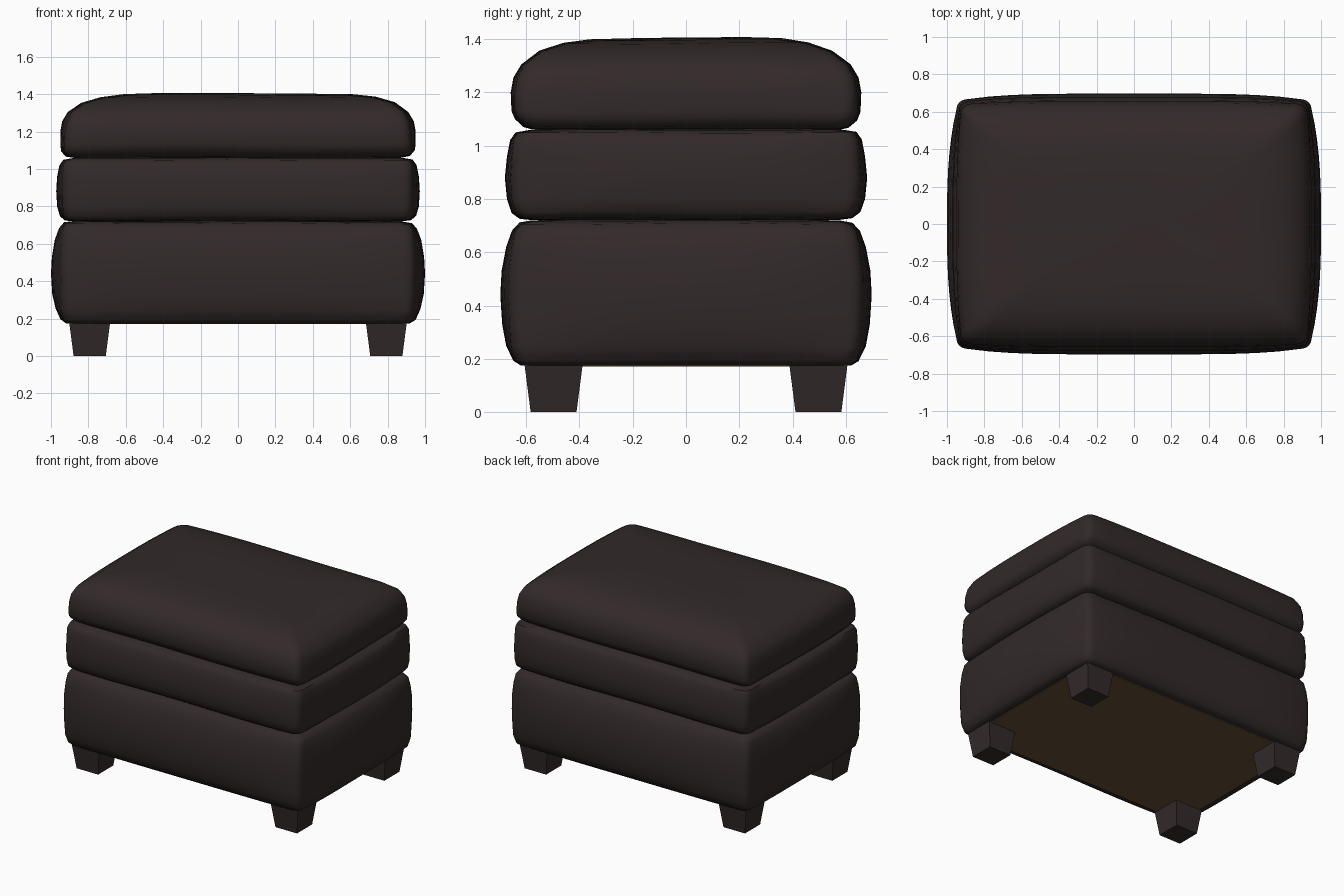
import bpy, bmesh, math

if "Cube" in bpy.data.objects:
    bpy.data.objects.remove(bpy.data.objects["Cube"])


def material(name, rgb):
    m = bpy.data.materials.new(name)
    m.diffuse_color = (*rgb, 1)
    m.use_nodes = True
    m.node_tree.nodes["Principled BSDF"].inputs["Base Color"].default_value = m.diffuse_color
    return m


LEATHER = material("dark brown leather", (0.0325, 0.0225, 0.0225))
LINING = material("brown lining", (0.130, 0.080, 0.041))


def finish(name, bm, mat, smooth):
    bmesh.ops.recalc_face_normals(bm, faces=bm.faces)
    mesh = bpy.data.meshes.new(name)
    bm.to_mesh(mesh)
    bm.free()
    mesh.materials.append(mat)
    ob = bpy.data.objects.new(name, mesh)
    bpy.context.collection.objects.link(ob)
    if smooth:
        bpy.context.view_layer.objects.active = ob
        ob.select_set(True)
        bpy.ops.object.shade_smooth_by_angle(angle=math.radians(50))
        ob.select_set(False)
    return ob


def outline(hx, hy, bulge, r, n=16, arc=4):
    """Rounded rectangle whose four sides bow outward, counter-clockwise."""
    by = bulge * 0.6
    cx, cy = hx - bulge, hy - by
    pts = []
    for k in range(4):
        a0 = k * math.pi / 2
        # left and right sides bow evenly, front and back stay flatter
        half, dist, b, p = (cy, cx, bulge, 2.8) if k % 2 == 0 else (cx, cy, by, 4.5)
        c, s = round(math.cos(a0)), round(math.sin(a0))
        # bowed side
        for i in range(n):
            t = -1 + 2 * i / (n - 1)
            d = dist + b * (1 - abs(t) ** p)
            v = t * (half - r)
            pts.append((d * c - v * s, d * s + v * c))
        # corner arc
        for i in range(1, arc):
            a = math.pi / 2 * i / arc
            d, v = dist - r + r * math.cos(a), half - r + r * math.sin(a)
            pts.append((d * c - v * s, d * s + v * c))
    return pts


def cushion(name, profile, phase):
    """Loft of bowed rings; each row is half width, half depth, height, bow, wave."""
    bm = bmesh.new()
    rings = []
    for hx, hy, z, bulge, wave in profile:
        ring = []
        for x, y in outline(hx, hy, bulge, 0.055):
            dz = wave * (math.sin(5.1 * x + phase) + math.sin(6.3 * y + 2 * phase)) / 2
            ring.append(bm.verts.new((x, y, z + dz)))
        rings.append(ring)
    for a, b in zip(rings, rings[1:]):
        for i in range(len(a)):
            j = (i + 1) % len(a)
            bm.faces.new((a[i], a[j], b[j], b[i]))
    bm.faces.new(rings[0][::-1])
    bm.faces.new(rings[-1])
    return finish(name, bm, LEATHER, True)


# Three stacked upholstered cushions
cushion("base_cushion", [
    (0.86, 0.57, 0.178, 0.005, 0), (0.92, 0.62, 0.175, 0.01, 0),
    (0.95, 0.648, 0.195, 0.015, 0.004), (0.975, 0.675, 0.25, 0.03, 0.004),
    (0.993, 0.69, 0.33, 0.045, 0), (1.0, 0.697, 0.44, 0.05, 0),
    (0.995, 0.692, 0.53, 0.045, 0), (0.98, 0.675, 0.62, 0.035, 0),
    (0.957, 0.653, 0.68, 0.02, 0.004), (0.93, 0.625, 0.71, 0.01, 0.006),
    (0.88, 0.58, 0.719, 0.01, 0.003), (0.70, 0.42, 0.723, 0.01, 0)], 0.6)
cushion("middle_cushion", [
    (0.70, 0.42, 0.719, 0.01, 0), (0.88, 0.58, 0.722, 0.01, 0.003),
    (0.925, 0.625, 0.728, 0.01, 0.005), (0.952, 0.655, 0.75, 0.02, 0.005),
    (0.967, 0.672, 0.80, 0.03, 0), (0.972, 0.68, 0.88, 0.035, 0),
    (0.967, 0.672, 0.96, 0.03, 0), (0.955, 0.66, 1.02, 0.02, 0.003),
    (0.935, 0.64, 1.048, 0.01, 0.004), (0.88, 0.58, 1.059, 0.01, 0.002),
    (0.70, 0.42, 1.064, 0.01, 0)], 1.9)
cushion("top_cushion", [
    (0.70, 0.42, 1.060, 0.01, 0), (0.88, 0.58, 1.062, 0.01, 0.002),
    (0.92, 0.61, 1.07, 0.01, 0.004), (0.945, 0.642, 1.10, 0.015, 0.008),
    (0.95, 0.655, 1.13, 0.02, 0.005), (0.95, 0.658, 1.20, 0.025, 0),
    (0.94, 0.648, 1.255, 0.025, 0), (0.91, 0.618, 1.305, 0.02, 0),
    (0.84, 0.55, 1.354, 0.02, 0.004), (0.74, 0.46, 1.383, 0.02, 0.006),
    (0.62, 0.36, 1.398, 0.02, 0.006), (0.42, 0.22, 1.403, 0.01, 0.005),
    (0.20, 0.10, 1.405, 0.01, 0.003)], 3.0)

# Lining panel under the base
bm = bmesh.new()
bmesh.ops.create_cube(bm, size=1)
for v in bm.verts:
    v.co = (v.co.x * 1.77, v.co.y * 1.18, 0.175 + v.co.z * 0.008)
finish("bottom_lining", bm, LINING, False)

# Four tapered feet
for sx, xn in ((-1, "left"), (1, "right")):
    for sy, yn in ((-1, "front"), (1, "back")):
        bm = bmesh.new()
        bmesh.ops.create_cube(bm, size=2)
        for v in bm.verts:
            top = v.co.z > 0
            h = 0.11 if top else 0.086
            v.co = (sx * 0.793 + v.co.x * h, sy * 0.497 + v.co.y * h, 0.185 if top else 0)
        finish(f"{yn}_{xn}_foot", bm, LEATHER, False)
